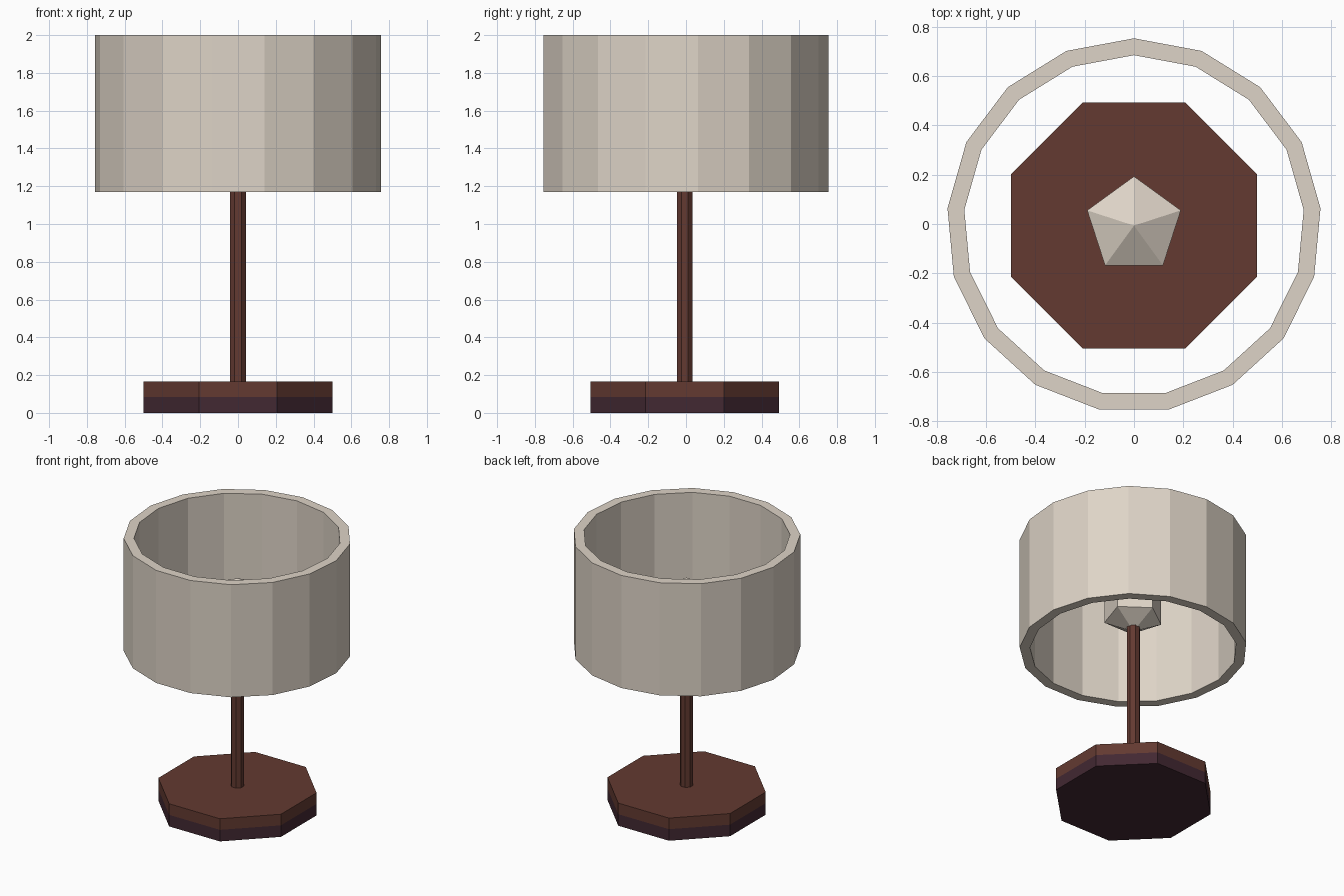
import bpy, bmesh, math

if "Cube" in bpy.data.objects:
    bpy.data.objects.remove(bpy.data.objects["Cube"])

CY = -0.0065  # shared vertical axis, so the odd-sided shade is centred in y


def material(name, rgb):
    """Flat material from sRGB 0-255 values, stored as linear."""
    m = bpy.data.materials.new(name)
    m.diffuse_color = [((c / 255 + 0.055) / 1.055) ** 2.4 for c in rgb] + [1.0]
    m.use_nodes = True
    m.node_tree.nodes["Principled BSDF"].inputs["Base Color"].default_value = m.diffuse_color
    return m


CREAM = material("cream", (222, 212, 199))
BROWN = material("brown wood", (99, 58, 49))
DARK = material("dark plum", (66, 40, 50))


def lathe(name, sides, profile, start, mats, closed=False, mat_rule=None):
    """Low-poly turned part from (radius, z) points; radius 0 makes a tip."""
    bm = bmesh.new()
    rings = []
    for r, z in profile:
        if r == 0:
            rings.append([bm.verts.new((0, CY, z))] * sides)
        else:
            angles = [start + math.tau * i / sides for i in range(sides)]
            rings.append([bm.verts.new((r * math.cos(a), CY + r * math.sin(a), z))
                          for a in angles])
    pairs = list(zip(rings, rings[1:]))
    if closed:
        pairs.append((rings[-1], rings[0]))
    for low, high in pairs:
        for i in range(sides):
            j = (i + 1) % sides
            bm.faces.new(list(dict.fromkeys((low[i], low[j], high[j], high[i]))))
    if not closed:
        for ring in (rings[0], rings[-1]):
            if ring[0] is not ring[1]:
                bm.faces.new(ring)
    bmesh.ops.recalc_face_normals(bm, faces=bm.faces)
    if mat_rule:
        for f in bm.faces:
            f.material_index = mat_rule(f.calc_center_median().z)
    me = bpy.data.meshes.new(name)
    bm.to_mesh(me)
    bm.free()
    for m in mats:
        me.materials.append(m)
    ob = bpy.data.objects.new(name, me)
    bpy.context.collection.objects.link(ob)
    return ob


OCT = math.pi / 8             # octagon with a flat side to the front
OCT_R = 1 / math.cos(OCT)     # flat-to-flat half width -> corner radius

# Octagonal foot: dark lower half, brown upper half
lathe("base", 8, [(0.5 * OCT_R, 0), (0.5 * OCT_R, 0.085), (0.5 * OCT_R, 0.167)],
      OCT, [BROWN, DARK], mat_rule=lambda z: 1 if z < 0.085 else 0)

# Thin pole from the foot up into the bulb
lathe("pole", 8, [(0.042 * OCT_R, 0.16), (0.042 * OCT_R, 1.36)], OCT, [BROWN])

# Five-sided bulb with pointed ends
BULB_Z, BULB_H = 1.505, 0.188
lathe("bulb", 5, [(0, BULB_Z - BULB_H), (0.2, BULB_Z - BULB_H / 2),
                  (0.2, BULB_Z + BULB_H / 2), (0, BULB_Z + BULB_H)],
      math.pi / 2, [CREAM])

# Hollow 17-sided shade, open at both ends
lathe("shade", 17, [(0.7605, 1.17), (0.7605, 2.0), (0.692, 2.0), (0.692, 1.17)],
      math.pi / 2, [CREAM], closed=True)
